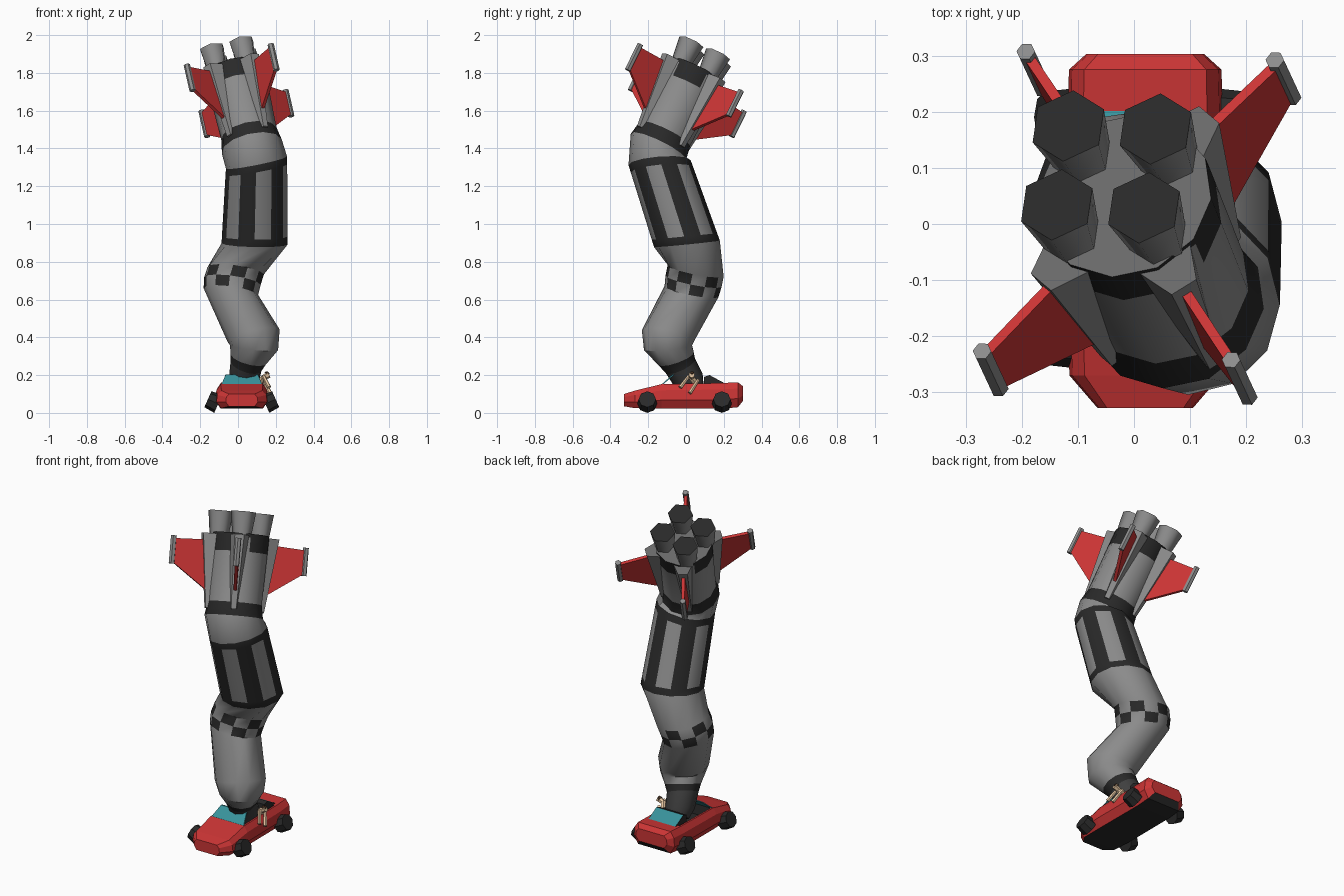
import bpy, bmesh, math
from mathutils import Vector as V

if "Cube" in bpy.data.objects:
    bpy.data.objects.remove(bpy.data.objects["Cube"])


def material(name, rgb):
    m = bpy.data.materials.new(name)
    m.diffuse_color = (*rgb, 1)
    m.use_nodes = True
    m.node_tree.nodes["Principled BSDF"].inputs["Base Color"].default_value = m.diffuse_color
    return m


MATS = [material("grey metal", (0.26, 0.26, 0.26)),
        material("black", (0.022, 0.022, 0.022)),
        material("red paint", (0.60, 0.035, 0.035)),
        material("teal glass", (0.04, 0.29, 0.33)),
        material("tan skin", (0.80, 0.57, 0.36)),
        material("dark brown", (0.06, 0.03, 0.015)),
        material("dark grey metal", (0.14, 0.14, 0.14)),
        material("charcoal", (0.05, 0.05, 0.05))]
GREY, BLACK, RED, TEAL, TAN, BROWN, DARK, CHARCOAL = range(8)


def loft(name, rings, mat, caps=None, smooth=0, recess=None):
    """Skin a list of point rings; mat is an index or a rule(band, side)."""
    rule = mat if callable(mat) else (lambda i, k: mat)
    caps = caps if caps else (rule(0, 0), rule(len(rings) - 2, 0))
    bm = bmesh.new()
    vs = [[bm.verts.new(p) for p in r] for r in rings]
    n = len(vs[0])
    hole = None
    for i in range(len(vs) - 1):
        for k in range(n):
            j = (k + 1) % n
            f = bm.faces.new((vs[i][k], vs[i][j], vs[i + 1][j], vs[i + 1][k]))
            f.material_index = rule(i, k)
            if recess == (i, k):
                hole = f
    for r, m in ((vs[0][::-1], caps[0]), (vs[-1], caps[1])):
        bm.faces.new(r).material_index = m
    bmesh.ops.recalc_face_normals(bm, faces=bm.faces[:])
    if hole:
        bmesh.ops.inset_region(bm, faces=[hole], thickness=0.015)
        hole.material_index = BLACK
        bmesh.ops.inset_region(bm, faces=[hole], thickness=0.008, depth=-0.06)
    me = bpy.data.meshes.new(name)
    bm.to_mesh(me)
    bm.free()
    for m in MATS:
        me.materials.append(m)
    ob = bpy.data.objects.new(name, me)
    bpy.context.collection.objects.link(ob)
    if smooth:
        bpy.ops.object.select_all(action='DESELECT')
        ob.select_set(True)
        bpy.context.view_layer.objects.active = ob
        bpy.ops.object.shade_smooth_by_angle(angle=math.radians(smooth))
    return ob


def ring(c, nrm, r, n=12, ref=V((0.97, -0.03, 0.245)), turn=0):
    nrm = V(nrm).normalized()
    u = (ref - nrm * ref.dot(nrm)).normalized()
    v = nrm.cross(u)
    ang = [math.tau * k / n + turn for k in range(n)]
    return [V(c) + r * (math.cos(t) * u + math.sin(t) * v) for t in ang]


def stick(name, p, q, r0, r1, mat, n=6):
    p, q = V(p), V(q)
    d = q - p
    ref = V((0, 0, 1)) if abs(d.normalized().z) < 0.9 else V((1, 0, 0))
    return loft(name, [ring(p, d, r0, n, ref), ring(q, d, r1, n, ref)], mat)


# Frame of the engine section: axis, right and back directions, cap centre
A = V((-0.2, 0.43, 0.88)).normalized()
B = V((0.97, -0.03, 0.245))
B = (B - A * B.dot(A)).normalized()
K = A.cross(B)
G = V((-0.018, 0.05, 1.81))

# Bent rocket body: centre, axis and radius of each ring
C0, C1 = V((0.088, 0.005, 0.895)), V((0.098, -0.14, 1.325))
N0, N1 = V((0.02, -0.1, 1)), V((-0.2, -0.08, 1))


def mid(t):
    return (C0.lerp(C1, t), N0.lerp(N1, t), 0.175 - 0.01 * t)


bend, bn = V((-0.03, 0.04, 0.697)), V((0.14, 0.2, 1))
nose_n = V((0.3, -0.4, 0.85))
stations = [((0.025, 0.04, 0.12), nose_n, 0.06),
            ((0.03, 0.015, 0.17), nose_n, 0.082),
            ((0.043, -0.03, 0.25), nose_n, 0.087),
            ((0.058, -0.053, 0.288), (0.24, -0.32, 0.9), 0.1),
            ((0.085, -0.095, 0.345), (0.1, -0.1, 1), 0.128),
            ((0.082, -0.095, 0.41), (-0.2, 0.2, 0.9), 0.142),
            (bend - bn * 0.055, bn, 0.146),
            (bend, bn, 0.152),
            (bend + bn * 0.055 + V((0.01, 0, 0)), bn, 0.152),
            mid(0), mid(0.09), mid(0.91), mid(1),
            (G - A * 0.455, A, 0.163),
            (G - A * 0.38, A, 0.15),
            (G - A * 0.10, A, 0.158),
            (G - A * 0.02, A, 0.16),
            (G, A, 0.16)]


def body_colour(i, k):
    if i < 2:                                 # nose cone
        return CHARCOAL
    if i in (2, 9, 11, 13, 16):               # plain dark bands
        return BLACK
    if i in (6, 7):                           # checkered rows
        return BLACK if k % 2 == i - 6 else GREY
    if i == 10:                               # long alternating panels
        return GREY if k % 2 else BLACK
    if i == 15:                               # dark patches between the fins
        return GREY if k % 3 == 1 else BLACK
    return GREY


loft("rocket_body", [ring(*s) for s in stations], body_colour, (CHARCOAL, DARK), smooth=40)

# Four engine nozzles with dark mouths
for sx in (-1, 1):
    for sy in (-1, 1):
        base = G + B * (0.08 * sx - 0.008) + K * 0.078 * sy
        loft("engine_nozzle", [ring(base - A * 0.02, A, 0.052, 6, turn=math.pi / 6),
                               ring(base + A * 0.12, A, 0.07, 6, turn=math.pi / 6)],
             GREY, (GREY, BLACK), smooth=65)

# Four fins, each with a fairing, a red blade and a tip rod
for sx in (-1, 1):
    for sy in (-1, 1):
        d = (B * 0.61 * sx + K * 0.79 * sy).normalized()
        s = A.cross(d)

        def at(r, w, t):
            return G + d * r + s * w + A * t

        def section(r0, r1, w0, w1, t):
            return [at(r0, -w0, t), at(r0, w0, t), at(r1, w1, t), at(r1, -w1, t)]

        loft("fin_fairing", [section(0.13, 0.165, 0.02, 0.014, -0.42),
                             section(0.12, 0.215, 0.062, 0.026, -0.01)], GREY, (GREY, DARK))
        outline = [(0.16, -0.33), (0.372, -0.185), (0.372, -0.055), (0.18, -0.045)]
        loft("fin_blade", [[at(r, w, t) for r, t in outline] for w in (-0.009, 0.009)], RED)
        stick("fin_tip_rod", at(0.374, 0, -0.195), at(0.374, 0, -0.04), 0.017, 0.017, GREY)

# Crushed open car: loft of cross-sections from nose to tail
CX = 0.02


def car_section(y, zb, zt, w):
    zm, zs = zb + (zt - zb) * 0.35, zb + (zt - zb) * 0.75
    pts = [(-0.8, zb), (0.8, zb), (1, zm), (0.96, zs), (0.8, zt),
           (-0.8, zt), (-0.96, zs), (-1, zm)]
    return [V((CX + w * x, y, z)) for x, z in pts]


sections = [(-0.328, 0.035, 0.10, 0.085), (-0.27, 0.025, 0.118, 0.135),
            (-0.13, 0.022, 0.152, 0.14), (0.19, 0.022, 0.158, 0.138),
            (0.275, 0.03, 0.162, 0.136), (0.303, 0.065, 0.14, 0.105)]
loft("car_body", [car_section(*s) for s in sections],
     lambda i, k: BLACK if k == 0 else RED, (RED, RED), recess=(2, 4))

# Windscreen, and a folded roof with a glass rear window
loft("windscreen", [[V((CX + x, y + o, z)) for x, y, z in
                     ((-0.11, -0.135, 0.146), (0.11, -0.135, 0.146),
                      (0.085, -0.07, 0.204), (-0.085, -0.07, 0.204))]
                    for o in (0, 0.009)], TEAL)
loft("folded_roof", [[V((CX + x, y, z)) for y, z in
                      ((0.095, 0.12), (0.095, 0.19), (0.125, 0.2), (0.208, 0.155), (0.19, 0.12))]
                     for x in (-0.09, 0.09)],
     lambda i, k: TEAL if k == 2 else BLACK, (BLACK, BLACK))

# Four splayed wheels
for sx in (-1, 1):
    for y in (-0.205, 0.19):
        axle = V((sx * math.cos(0.42), 0, math.sin(0.42)))
        c = V((CX + sx * 0.152, y, 0.06))
        stick("wheel", c - axle * 0.03, c + axle * 0.03, 0.052, 0.046, BLACK, 8)

# Small figure hanging over the car's side
for name, p, q, r0, r1, m in (
        ("figure_torso", (0.115, 0.05, 0.16), (0.135, 0.025, 0.19), 0.018, 0.015, TAN),
        ("figure_head", (0.135, 0.03, 0.188), (0.165, 0.03, 0.202), 0.014, 0.017, TAN),
        ("figure_hair", (0.15, 0.032, 0.204), (0.162, 0.032, 0.215), 0.016, 0.008, BROWN),
        ("front_arm", (0.135, 0.015, 0.195), (0.165, -0.03, 0.135), 0.009, 0.011, TAN),
        ("back_arm", (0.135, 0.065, 0.175), (0.17, 0.02, 0.105), 0.009, 0.011, TAN)):
    stick(name, p, q, r0, r1, m)
